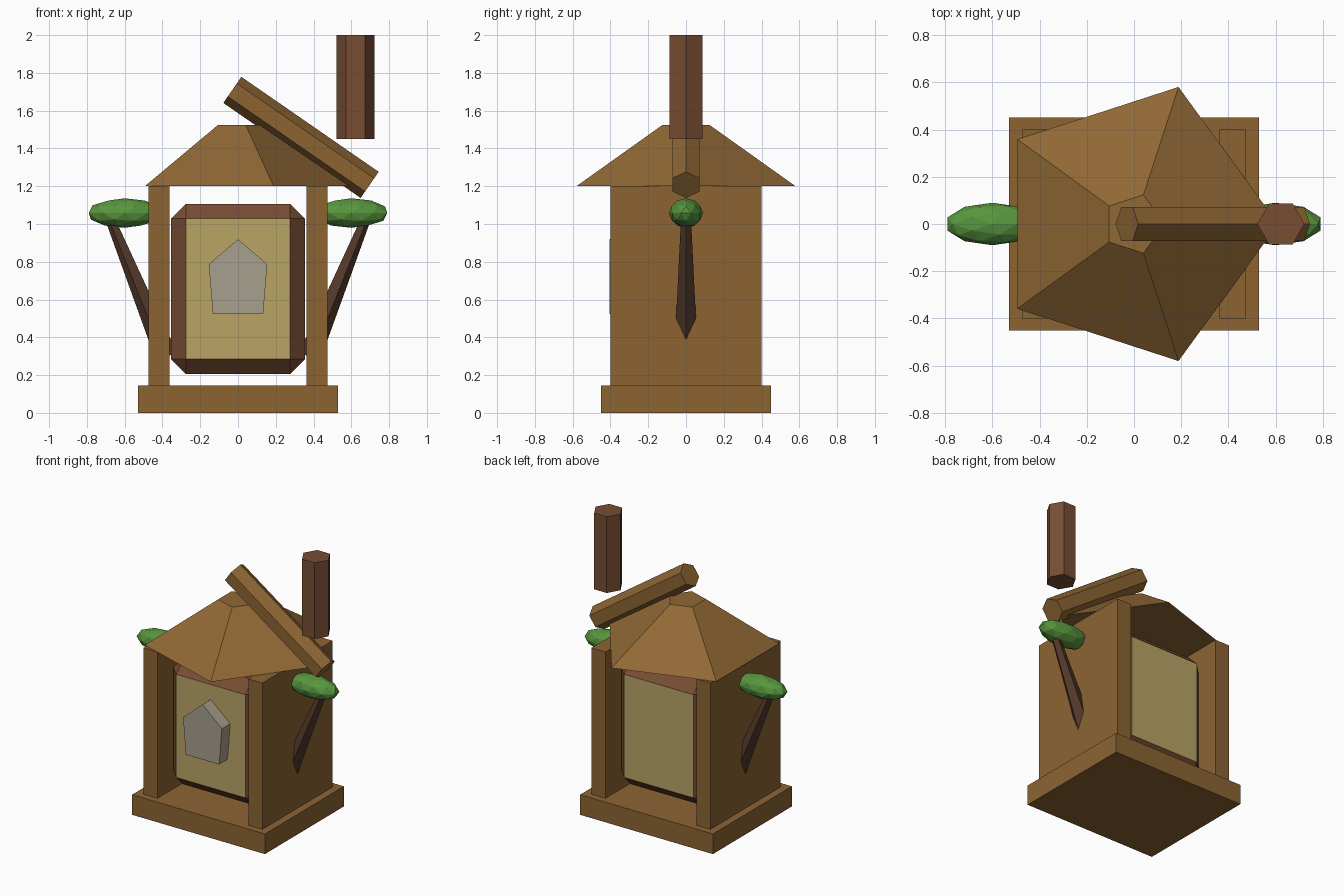
import bpy, bmesh, math
from mathutils import Vector, Matrix

if "Cube" in bpy.data.objects:
    bpy.data.objects.remove(bpy.data.objects["Cube"])


def material(name, r, g, b):
    m = bpy.data.materials.new(name)
    m.diffuse_color = [(c / 255) ** 2.2 for c in (r, g, b)] + [1]
    m.use_nodes = True
    m.node_tree.nodes["Principled BSDF"].inputs["Base Color"].default_value = m.diffuse_color
    return m


WOOD = material("wood", 139, 100, 54)
ROOF = material("roof_wood", 143, 104, 56)
RED = material("red_wood", 118, 78, 54)
DARK = material("dark_bark", 84, 60, 46)
GLOW = material("pale_panel", 184, 163, 100)
STONE = material("stone", 166, 158, 140)
LEAF = material("leaf", 88, 148, 64)


def add(name, bm, *mats):
    bmesh.ops.recalc_face_normals(bm, faces=bm.faces)
    me = bpy.data.meshes.new(name)
    bm.to_mesh(me)
    bm.free()
    for m in mats:
        me.materials.append(m)
    ob = bpy.data.objects.new(name, me)
    bpy.context.collection.objects.link(ob)
    return ob


def box_mesh(lo, hi):
    bm = bmesh.new()
    lo, hi = Vector(lo), Vector(hi)
    size = Matrix.Diagonal((*(hi - lo), 1))
    bmesh.ops.create_cube(bm, size=1, matrix=Matrix.Translation((lo + hi) / 2) @ size)
    return bm


def prism(name, start, end, r1, r2, sides, mat):
    """Tapered n-gon bar in the xz plane, with its first corner also in that plane."""
    start, end = Vector(start), Vector(end)
    axis = (end - start).normalized()
    v = Vector((0, 1, 0))
    u = v.cross(axis)
    bm = bmesh.new()
    rings = []
    for p, r in ((start, r1), (end, r2)):
        rings.append([bm.verts.new(p + r * (u * math.cos(a) + v * math.sin(a)))
                      for a in (math.tau * i / sides for i in range(sides))])
    lower, upper = rings
    bm.faces.new(lower)
    bm.faces.new(upper)
    for i in range(sides):
        j = (i + 1) % sides
        bm.faces.new((lower[i], lower[j], upper[j], upper[i]))
    return add(name, bm, mat)


# Base, roof, leaning log and chimney
add("base", box_mesh((-.53, -.45, 0), (.53, .45, .145)), WOOD)
prism("roof", (0, 0, 1.2), (0, 0, 1.525), .61, .13, 5, ROOF)
prism("roof_log", (.697, 0, 1.207), (-.03, 0, 1.71), .084, .084, 6, WOOD)
prism("chimney", (.622, 0, 1.45), (.622, 0, 2.0), .1, .1, 6, RED)

# Bevelled core with pale front and back faces
bm = box_mesh((-.355, -.31, .205), (.355, .31, 1.107))
bmesh.ops.bevel(bm, geom=bm.edges[:], offset=.079, segments=1, affect='EDGES')
bm.normal_update()
for f in bm.faces:
    f.material_index = int(abs(f.normal.y) > .99)
add("core", bm, RED, GLOW)

# Five-sided stone plaque
bm = bmesh.new()
outline = ((0, .92), (-.155, .787), (-.133, .523), (.133, .523), (.155, .787))
face = bm.faces.new([bm.verts.new((x, -.405, z)) for x, z in outline])
ext = bmesh.ops.extrude_face_region(bm, geom=[face], use_keep_orig=True)
for v in ext["geom"]:
    if isinstance(v, bmesh.types.BMVert):
        v.co.y = -.30
add("stone_plaque", bm, STONE)

# Side walls, branches and leaf clumps on both sides
for side, s in (("left", -1), ("right", 1)):
    xs = sorted((s * .362, s * .475))
    add(side + "_wall", box_mesh((xs[0], -.4, .145), (xs[1], .4, 1.2)), WOOD)
    branch = prism(side + "_branch", (.373, 0, .30), (.668, 0, 1.01), .066, .029, 5, DARK)
    if s < 0:
        branch.data.transform(Matrix.Diagonal((-1, 1, 1, 1)))
        branch.data.flip_normals()
    bm = bmesh.new()
    bmesh.ops.create_icosphere(bm, subdivisions=2, radius=1,
                               matrix=Matrix.Translation((s * .6, 0, 1.058))
                               @ Matrix.Diagonal((.2, .09, .078, 1)))
    add(side + "_leaves", bm, LEAF)
